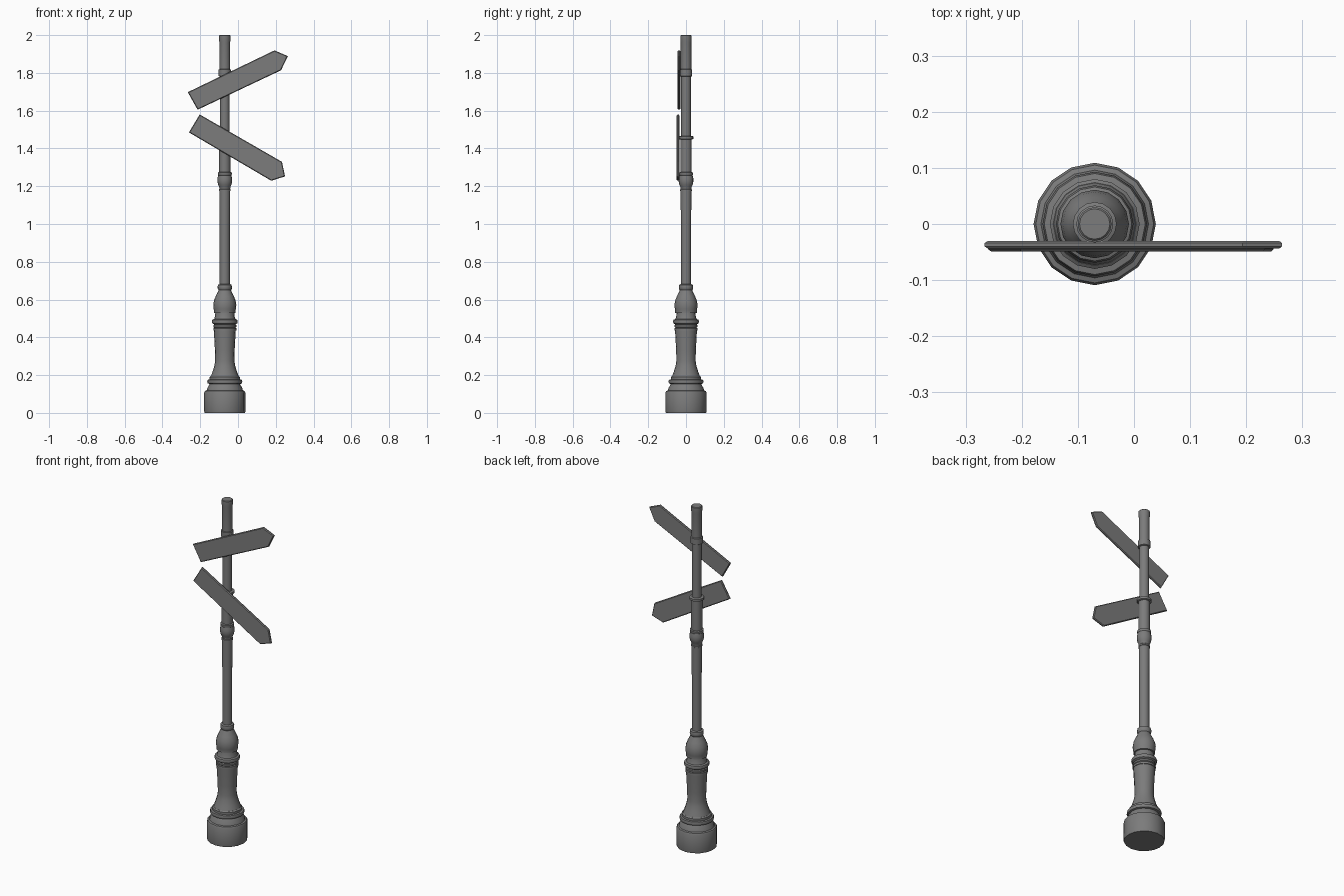
import bpy, bmesh, math

if "Cube" in bpy.data.objects:
    bpy.data.objects.remove(bpy.data.objects["Cube"])

AXIS_X = -0.07
SIDES = 16

iron = bpy.data.materials.new("dark_iron")
iron.diffuse_color = (0.2, 0.2, 0.2, 1)
iron.use_nodes = True
iron.node_tree.nodes["Principled BSDF"].inputs["Base Color"].default_value = iron.diffuse_color


def finish(name, bm, angle):
    bmesh.ops.recalc_face_normals(bm, faces=bm.faces)
    me = bpy.data.meshes.new(name)
    bm.to_mesh(me)
    bm.free()
    me.materials.append(iron)
    ob = bpy.data.objects.new(name, me)
    bpy.context.collection.objects.link(ob)
    bpy.ops.object.select_all(action='DESELECT')
    ob.select_set(True)
    bpy.context.view_layer.objects.active = ob
    bpy.ops.object.shade_smooth_by_angle(angle=math.radians(angle))
    return ob


def lathe(name, profile):
    """Turned part: (radius, z) profile around the post axis, capped at both ends."""
    bm = bmesh.new()
    rings = []
    for r, z in profile:
        rings.append([bm.verts.new((AXIS_X + r * math.cos(a), r * math.sin(a), z))
                      for a in (2 * math.pi * i / SIDES for i in range(SIDES))])
    for lo, hi in zip(rings, rings[1:]):
        for i in range(SIDES):
            j = (i + 1) % SIDES
            bm.faces.new((lo[i], lo[j], hi[j], hi[i]))
    bm.faces.new(rings[0][::-1])
    bm.faces.new(rings[-1])
    return finish(name, bm, 35)


def sign(name, outline, y_front, y_back):
    """Arrow board with chamfered edges on both faces."""
    bm = bmesh.new()
    front = [bm.verts.new((x, y_front, z)) for x, z in outline]
    back = [bm.verts.new((x, y_back, z)) for x, z in outline]
    n = len(outline)
    faces = [bm.faces.new(front), bm.faces.new(back[::-1])]
    for i in range(n):
        j = (i + 1) % n
        bm.faces.new((front[i], front[j], back[j], back[i]))
    bmesh.ops.recalc_face_normals(bm, faces=bm.faces)
    rim = list({e for f in faces for e in f.edges})
    bmesh.ops.bevel(bm, geom=rim, offset=0.004, segments=1, affect='EDGES', profile=0.5)
    return finish(name, bm, 20)


# Plinth and turned lower column
lathe("plinth", [(0.107, 0), (0.109, 0.008), (0.109, 0.108), (0.105, 0.116), (0.096, 0.119),
                 (0.093, 0.13), (0.081, 0.153), (0.09, 0.156), (0.093, 0.165), (0.09, 0.175),
                 (0.08, 0.177), (0.08, 0.19), (0.074, 0.195)])
lathe("lower_column", [(0.075, 0.19), (0.064, 0.22), (0.055, 0.25), (0.051, 0.275), (0.052, 0.33),
                       (0.056, 0.40), (0.058, 0.437)])
lathe("column_rings", [(0.055, 0.435), (0.061, 0.437), (0.061, 0.448), (0.056, 0.451),
                       (0.061, 0.455), (0.061, 0.464), (0.056, 0.468), (0.066, 0.474),
                       (0.069, 0.484), (0.066, 0.493), (0.056, 0.497), (0.052, 0.51),
                       (0.05, 0.53)])
lathe("column_bulb", [(0.05, 0.528), (0.057, 0.53), (0.057, 0.542), (0.059, 0.55), (0.061, 0.572),
                      (0.057, 0.596), (0.048, 0.618), (0.037, 0.64), (0.033, 0.65),
                      (0.037, 0.656), (0.038, 0.667), (0.036, 0.678), (0.027, 0.682)])

# Post shafts
lathe("lower_shaft", [(0.027, 0.67), (0.027, 1.0), (0.029, 1.19)])
lathe("middle_shaft", [(0.03, 1.26), (0.03, 1.458)])
lathe("upper_shaft", [(0.026, 1.45), (0.026, 1.80)])
lathe("post_top", [(0.028, 1.79), (0.028, 1.96), (0.03, 1.97), (0.03, 1.997), (0.027, 2.0)])

# Collars that join the shafts
lathe("lower_collar", [(0.026, 1.172), (0.031, 1.175), (0.031, 1.183), (0.028, 1.187),
                       (0.031, 1.2), (0.035, 1.207), (0.039, 1.224), (0.039, 1.24),
                       (0.035, 1.258), (0.037, 1.261), (0.037, 1.272), (0.028, 1.276)])
for name, z, r, h in (("middle_collar", 1.457, 0.039, 0.012), ("upper_collar", 1.80, 0.033, 0.034)):
    lathe(name, [(r - 0.006, z - h / 2 - 0.003), (r, z - h / 2), (r, z + h / 2),
                 (r - 0.006, z + h / 2 + 0.003)])

# Arrow boards
sign("upper_sign", [(-0.266, 1.698), (-0.214, 1.605), (0.228, 1.814), (0.264, 1.889),
                    (0.193, 1.919)], -0.044, -0.03)
sign("lower_sign", [(-0.203, 1.58), (-0.26, 1.485), (0.176, 1.229), (0.249, 1.252),
                    (0.233, 1.329)], -0.049, -0.035)
